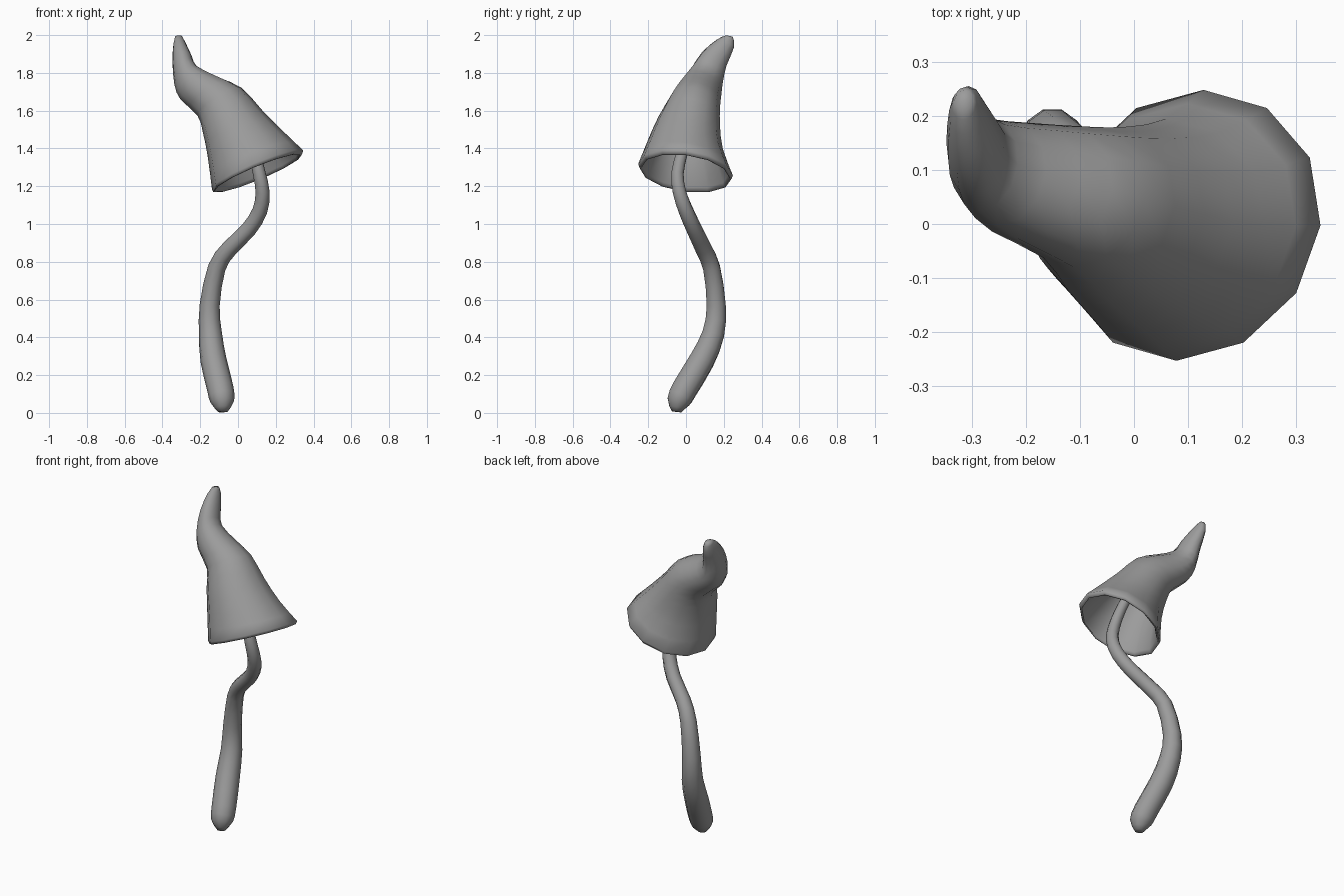
import bpy, bmesh
from math import cos, sin, tau
from mathutils import Vector

cube = bpy.data.objects.get("Cube")
if cube:
    bpy.data.objects.remove(cube, do_unlink=True)

grey = bpy.data.materials.new("matte grey")
grey.use_nodes = True
colour = (0.33, 0.33, 0.33, 1)
grey.diffuse_color = colour
grey.node_tree.nodes["Principled BSDF"].inputs["Base Color"].default_value = colour


def loft(name, rings):
    """Skin a list of vertex rings, closing both ends with a fan."""
    bm = bmesh.new()
    loops = [[bm.verts.new(p) for p in ring] for ring in rings]
    n = len(loops[0])
    for a, b in zip(loops, loops[1:]):
        for i in range(n):
            j = (i + 1) % n
            bm.faces.new((a[i], a[j], b[j], b[i]))
    for loop in (loops[0], loops[-1]):
        bmesh.ops.poke(bm, faces=[bm.faces.new(loop)])
    bmesh.ops.recalc_face_normals(bm, faces=bm.faces)
    mesh = bpy.data.meshes.new(name)
    bm.to_mesh(mesh)
    bm.free()
    mesh.materials.append(grey)
    obj = bpy.data.objects.new(name, mesh)
    bpy.context.collection.objects.link(obj)
    bpy.ops.object.select_all(action="DESELECT")
    obj.select_set(True)
    bpy.context.view_layer.objects.active = obj
    bpy.ops.object.shade_smooth_by_angle(angle=1.4)


def ring(centre, u, v, n):
    return [centre + u * cos(tau * i / n) + v * sin(tau * i / n) for i in range(n)]


def refine(rows):
    """Insert a smoothly interpolated row between each pair of rows."""
    result = [rows[0]]
    for i in range(len(rows) - 1):
        before, after = rows[max(i - 1, 0)], rows[min(i + 2, len(rows) - 1)]
        result.append([(9 * (b + c) - a - d) / 16
                       for a, b, c, d in zip(before, rows[i], rows[i + 1], after)])
        result.append(rows[i + 1])
    return result


# Winding stem: x, y, z, radius
stem_path = refine([
    (-.08, -.05, .006, .026), (-.083, -.04, .06, .063), (-.094, -.005, .13, .07),
    (-.13, .085, .28, .069), (-.146, .145, .42, .061), (-.15, .16, .57, .053),
    (-.112, .135, .77, .047), (-.045, .092, .87, .044), (.055, .045, .97, .042),
    (.116, .0, 1.07, .04), (.13, -.035, 1.17, .037), (.112, -.045, 1.27, .034),
    (.085, -.02, 1.38, .031), (.04, .01, 1.5, .028), (.0, .03, 1.58, .024),
])
points = [Vector(p[:3]) for p in stem_path]
stem_rings = []
for i, p in enumerate(points):
    tangent = points[min(i + 1, len(points) - 1)] - points[max(i - 1, 0)]
    u = Vector((0, 1, 0)).cross(tangent).normalized()
    v = tangent.cross(u).normalized()
    r = stem_path[i][3]
    stem_rings.append(ring(p, u * r, v * r, 10))
loft("stem", stem_rings)

# Bent cap: left x, left z, right x, right z, front y, back y, drop to the back
cap_sections = refine([
    (-.138, 1.185, .345, 1.39, -.253, .248, .03),
    (-.16, 1.355, .24, 1.49, -.2, .195, .025),
    (-.187, 1.49, .13, 1.6, -.145, .18, .025),
    (-.215, 1.575, .02, 1.72, -.08, .18, .03),
    (-.305, 1.66, -.1, 1.775, -.028, .187, .035),
    (-.337, 1.74, -.215, 1.83, .025, .195, .035),
    (-.347, 1.86, -.245, 1.89, .085, .215, .035),
    (-.342, 1.95, -.28, 1.965, .165, .255, .02),
    (-.332, 1.992, -.298, 1.996, .21, .248, .004),
])


def cap_ring(section, scale=1, lift=0):
    lx, lz, rx, rz, front, back, drop = section
    centre = Vector((lx + rx, front + back, lz + rz)) / 2 + Vector((0, 0, lift))
    u = Vector((rx - lx, 0, rz - lz)) / 2
    depth = (back - front) / 2
    v = Vector((depth * .1, depth, -drop))
    return ring(centre, u * scale, v * scale, 12)


# Hollow underside first, then round the lip and up the outside to the tip
rim = cap_sections[0]
inside = [cap_ring(s, k) for s, k in zip(cap_sections[8::-2], (.72, .82, .87, .89, .91))]
lip = [cap_ring(rim, .935, -.018), cap_ring(rim, .975, -.018)]
outside = [cap_ring(s) for s in cap_sections]
loft("cap", inside + lip + outside)
